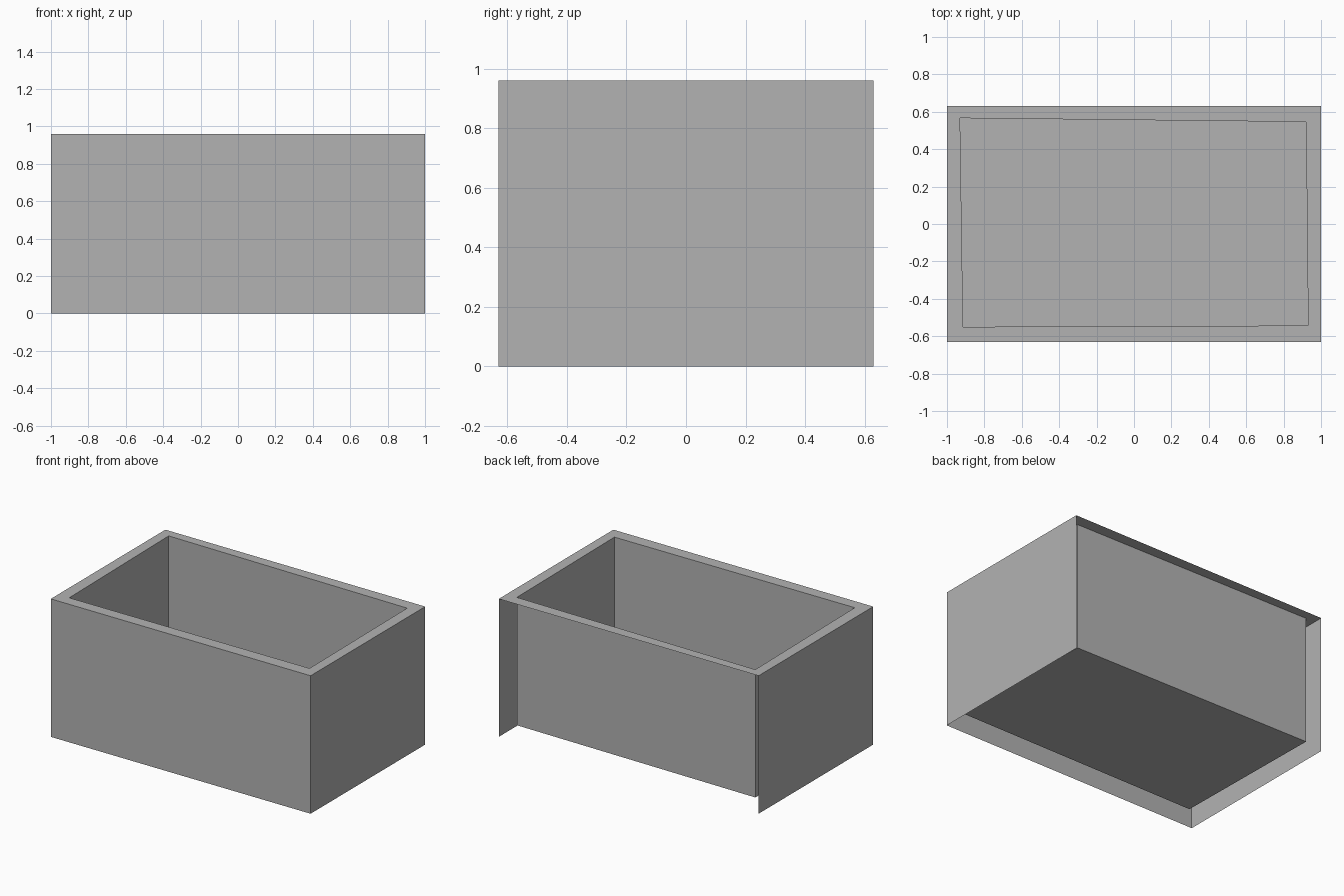
import bpy
import bmesh

HALF_X, HALF_Y = 1.0, 0.63
TOP, FLOOR = 0.96, 0.07

# Default object
cube = bpy.data.objects.get("Cube")
if cube:
    bpy.data.objects.remove(cube, do_unlink=True)

# Single plain grey
grey = bpy.data.materials.new("plain_grey")
grey.use_nodes = True
colour = (0.45, 0.45, 0.45, 1)
grey.diffuse_color = colour
grey.node_tree.nodes["Principled BSDF"].inputs["Base Color"].default_value = colour

# Corner outlines, counter-clockwise from back left: back, front, front, back
outer = [(-HALF_X, HALF_Y), (-HALF_X, -HALF_Y), (HALF_X, -HALF_Y), (HALF_X, HALF_Y)]
inner = [(-0.93, 0.566), (-0.914, -0.55), (0.931, -0.543), (0.92, 0.546)]


def ring(bm, outline, z):
    return [bm.verts.new((x, y, z)) for x, y in outline]


def bridge(bm, a, b, closed=True):
    """Quads between two matching rings of corners."""
    for i in range(len(a) if closed else len(a) - 1):
        j = (i + 1) % len(a)
        bm.faces.new((a[i], a[j], b[j], b[i]))


def finish(bm, name):
    mesh = bpy.data.meshes.new(name)
    bm.to_mesh(mesh)
    bm.free()
    mesh.materials.append(grey)
    obj = bpy.data.objects.new(name, mesh)
    bpy.context.collection.objects.link(obj)
    return obj


# Outer walls: thin front and sides, open at the back and underneath
bm = bmesh.new()
bridge(bm, ring(bm, outer, 0), ring(bm, outer, TOP), closed=False)
finish(bm, "outer_walls")

# Flat rim around the opening
bm = bmesh.new()
bridge(bm, ring(bm, outer, TOP), ring(bm, inner, TOP))
finish(bm, "top_rim")

# Inner tray: four slightly skewed walls and a raised floor
bm = bmesh.new()
upper, lower = ring(bm, inner, TOP), ring(bm, inner, FLOOR)
bridge(bm, upper, lower)
bm.faces.new(lower)
finish(bm, "inner_tray")
